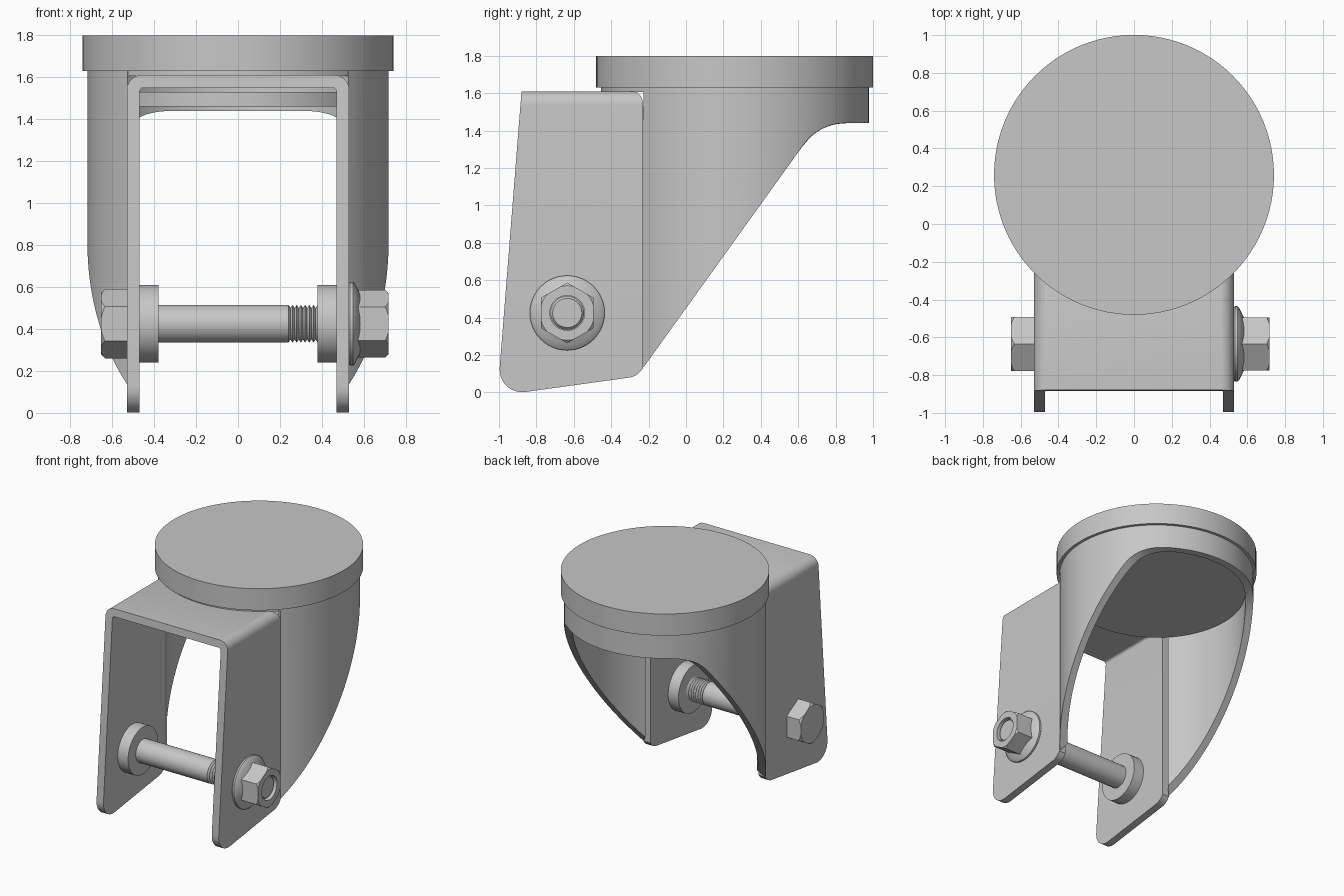
import bpy, bmesh, math
from mathutils import Vector

if "Cube" in bpy.data.objects:
    bpy.data.objects.remove(bpy.data.objects["Cube"])

steel = bpy.data.materials.new("grey_steel")
steel.use_nodes = True
GREY = (0.57, 0.57, 0.57, 1)
steel.diffuse_color = GREY
steel.node_tree.nodes["Principled BSDF"].inputs["Base Color"].default_value = GREY

AXLE_Y, AXLE_Z = -0.635, 0.425   # wheel axle position
HEAD_Y = 0.26                    # swivel head centre


def finish(name, bm):
    bmesh.ops.recalc_face_normals(bm, faces=bm.faces)
    mesh = bpy.data.meshes.new(name)
    bm.to_mesh(mesh)
    bm.free()
    mesh.materials.append(steel)
    ob = bpy.data.objects.new(name, mesh)
    bpy.context.collection.objects.link(ob)
    return ob


def lathe(name, profile, segs, place):
    """Closed solid of revolution from (height, radius) pairs."""
    bm = bmesh.new()
    rings = [[bm.verts.new(place(h, r * math.cos(a), r * math.sin(a)))
              for a in (math.tau * i / segs for i in range(segs))]
             for h, r in profile]
    for low, high in zip(rings, rings[1:]):
        for i in range(segs):
            j = (i + 1) % segs
            bm.faces.new((low[i], low[j], high[j], high[i]))
    bm.faces.new(rings[0])
    bm.faces.new(rings[-1])
    return finish(name, bm)


def on_axle(h, c, s):
    return (h, AXLE_Y + s, AXLE_Z + c)


def on_head(h, c, s):
    return (c, HEAD_Y + s, h)


def rounded(corners, steps=8):
    """Polygon from (u, v, fillet radius) corners."""
    out = []
    for i, (u, v, r) in enumerate(corners):
        p = Vector((u, v))
        if not r:
            out.append(p)
            continue
        d1 = (Vector(corners[i - 1][:2]) - p).normalized()
        d2 = (Vector(corners[(i + 1) % len(corners)][:2]) - p).normalized()
        half = math.acos(d1.dot(d2)) / 2
        centre = p + (d1 + d2).normalized() * (r / math.sin(half))
        a, b = (p + d * (r / math.tan(half)) - centre for d in (d1, d2))
        first = math.atan2(a.y, a.x)
        sweep = math.remainder(math.atan2(b.y, b.x) - first, math.tau)
        for k in range(steps + 1):
            t = first + sweep * k / steps
            out.append(centre + Vector((math.cos(t), math.sin(t))) * r)
    return out


def prism(name, outline, a, b, place):
    bm = bmesh.new()
    ends = [[bm.verts.new(place(p, t)) for p in outline] for t in (a, b)]
    n = len(outline)
    for i in range(n):
        j = (i + 1) % n
        bm.faces.new((ends[0][i], ends[0][j], ends[1][j], ends[1][i]))
    for e in ends:
        bm.faces.new(e)
    return finish(name, bm)


def boolean(ob, cutter, operation):
    mod = ob.modifiers.new("cut", "BOOLEAN")
    mod.operation, mod.object, mod.solver = operation, cutter, "EXACT"
    bpy.context.view_layer.objects.active = ob
    bpy.ops.object.modifier_apply(modifier=mod.name)
    bpy.data.objects.remove(cutter)


def hexagon(name, inner, outer, radius):
    """Hexagonal block along the axle with its outer corners chamfered by a cone."""
    ob = lathe(name, [(inner, radius), (outer, radius)], 6, on_axle)
    way = math.copysign(1, outer - inner)
    cone = [(inner - way * .05, .2), (outer - way * .05, .2), (outer + way * .01, .135)]
    boolean(ob, lathe("chamfer_cone", cone, 48, on_axle), "INTERSECT")
    return ob


# Fork: bent U-shaped strip trimmed to the side outline
section = rounded([(-.53, -.2, 0), (-.53, 1.61, .07), (.53, 1.61, .07), (.53, -.2, 0),
                   (.47, -.2, 0), (.47, 1.55, .02), (-.47, 1.55, .02), (-.47, -.2, 0)])
fork = prism("fork_bracket", section, -1.2, 0.2, lambda p, t: (p.x, t, p.y))
side = rounded([(-.87, 1.73, 0), (-1.008, -.018, .12), (-.262, .085, .1),
                (-.23, .13, 0), (-.23, 1.615, .07), (-.32, 1.615, 0), (-.32, 1.73, 0)])
trim = prism("side_trim", side, -1, 1, lambda p, t: (t, p.x, p.y))
boolean(fork, trim, "INTERSECT")


# Curved rear shell with a sloping lower edge
def lower_edge(y):
    if y < 0.63:
        return 0.13 + 1.391 * (y + 0.23)
    r = 0.27
    return 1.44 - r + math.sqrt(r * r - max(0, 0.85 - y) ** 2)


bm = bmesh.new()
SEGS = 120
start = math.atan2(-0.23 - HEAD_Y, 0.53)
columns = []
for i in range(SEGS + 1):
    a = start + (math.pi - 2 * start) * i / SEGS
    col = []
    for r in (0.718, 0.66):
        x, y = r * math.cos(a), HEAD_Y + r * math.sin(a)
        col += [bm.verts.new((x, y, lower_edge(y))), bm.verts.new((x, y, 1.63))]
    columns.append([col[0], col[1], col[3], col[2]])
for c, d in zip(columns, columns[1:]):
    for k in range(4):
        m = (k + 1) % 4
        bm.faces.new((c[k], c[m], d[m], d[k]))
bm.faces.new(columns[0])
bm.faces.new(columns[-1])
finish("rear_shell", bm)

# Swivel head
lathe("top_cap", [(1.63, .741), (1.8, .741)], 96, on_head)
lathe("cap_seat", [(1.605, .715), (1.635, .715)], 96, on_head)
lathe("inner_plate", [(1.46, .658), (1.53, .658)], 96, on_head)

# Axle bolt with a threaded stretch and a chamfered end
thread = []
RIDGES = 7
for i in range(RIDGES):
    x = 0.24 + 0.02 * i
    thread += [(x, .09), (x + .01, .075)]
lathe("axle_bolt", [(-.54, .09)] + thread + [(.38, .09), (.685, .09), (.7, .078)], 48, on_axle)

# Spacers on the inner faces of the fork
for name, sign in (("left_spacer", 1), ("right_spacer", -1)):
    lathe(name, [(sign * .38, .185), (sign * .475, .185)], 48, on_axle)

# Hexagonal bolt head and flanged nut
hexagon("bolt_head", -.525, -.652, .165)
lathe("nut_flange", [(.525, .19), (.535, .2), (.548, .2), (.558, .19),
                     (.57, .165), (.583, .14)], 48, on_axle)
nut = hexagon("hex_nut", .55, .717, .162)
boolean(nut, lathe("nut_bore", [(.5, .093), (.8, .093)], 48, on_axle), "DIFFERENCE")

# Smooth the round surfaces, keep real edges crisp
for ob in bpy.context.scene.objects:
    ob.select_set(ob.type == "MESH")
bpy.context.view_layer.objects.active = fork
bpy.ops.object.shade_smooth_by_angle(angle=math.radians(25))
